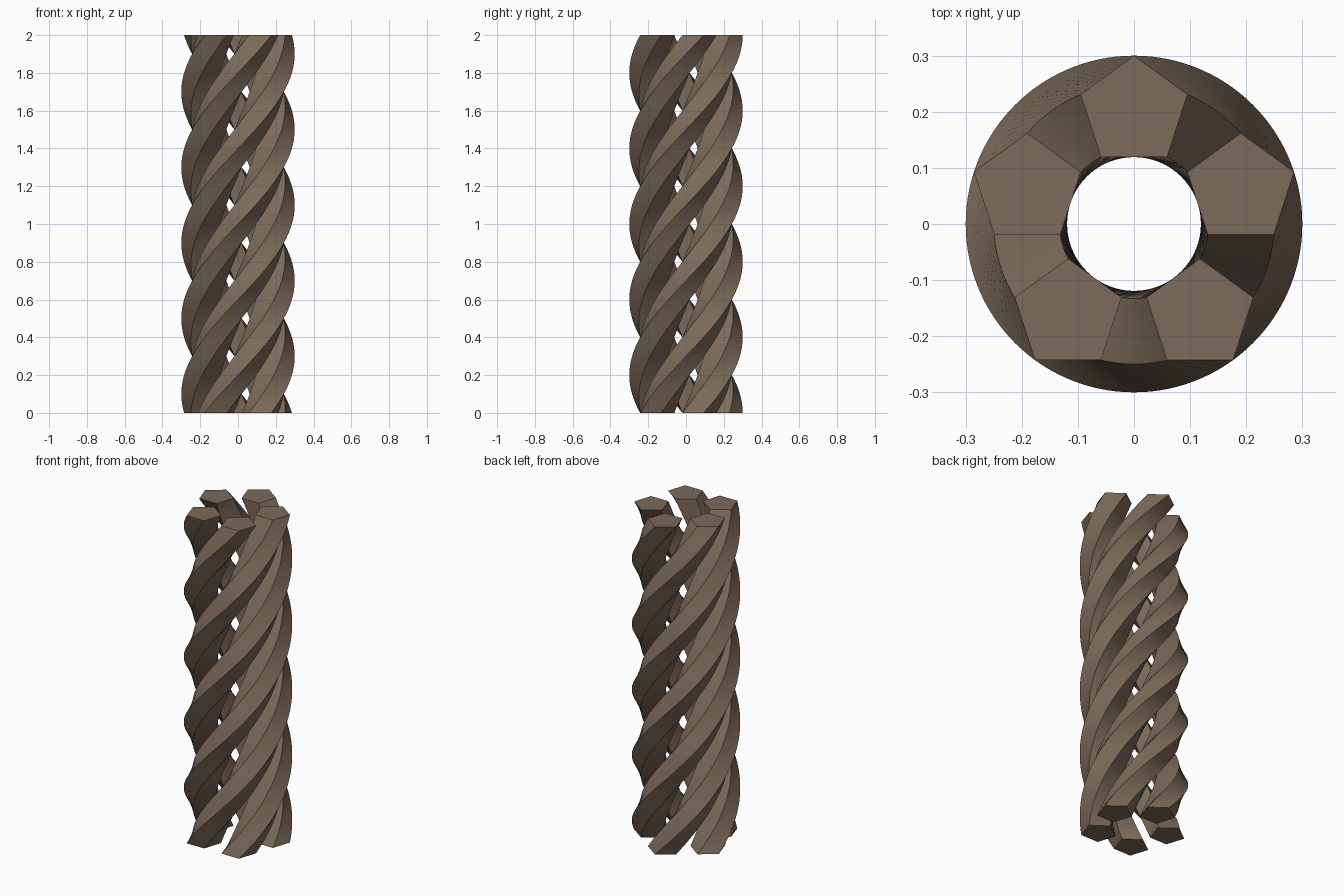
import bpy
import bmesh
from math import pi, sin, cos, radians

if "Cube" in bpy.data.objects:
    bpy.data.objects.remove(bpy.data.objects["Cube"])

STRANDS, SIDES = 5, 5
ORBIT, RADIUS, HEIGHT, STEPS = 0.2, 0.1, 2.0, 120

mat = bpy.data.materials.new("brown")
mat.diffuse_color = (0.2, 0.145, 0.1, 1)
mat.use_nodes = True
mat.node_tree.nodes["Principled BSDF"].inputs["Base Color"].default_value = mat.diffuse_color


def ring_point(start, side, t):
    # pentagon pointing outward, carried around z one full turn
    a = 2 * pi * side / SIDES
    x, y = ORBIT + RADIUS * cos(a), RADIUS * sin(a)
    r = start + 2 * pi * t
    return (x * cos(r) - y * sin(r), x * sin(r) + y * cos(r), HEIGHT * t)


def helical_strand(name, start):
    bm = bmesh.new()
    rings = [[bm.verts.new(ring_point(start, s, i / STEPS)) for s in range(SIDES)]
             for i in range(STEPS + 1)]
    for low, high in zip(rings, rings[1:]):
        for s in range(SIDES):
            n = (s + 1) % SIDES
            bm.faces.new((low[s], low[n], high[n], high[s]))
    bm.faces.new(rings[0][::-1])
    bm.faces.new(rings[-1])
    mesh = bpy.data.meshes.new(name)
    bm.to_mesh(mesh)
    bm.free()
    mesh.materials.append(mat)
    obj = bpy.data.objects.new(name, mesh)
    bpy.context.collection.objects.link(obj)
    bpy.ops.object.select_all(action='DESELECT')
    obj.select_set(True)
    bpy.context.view_layer.objects.active = obj
    bpy.ops.object.shade_smooth_by_angle(angle=radians(30))


# five twisted strands forming a hollow column
for k in range(STRANDS):
    helical_strand(f"twisted_strand_{k + 1}", pi / 2 + 2 * pi * k / STRANDS)
